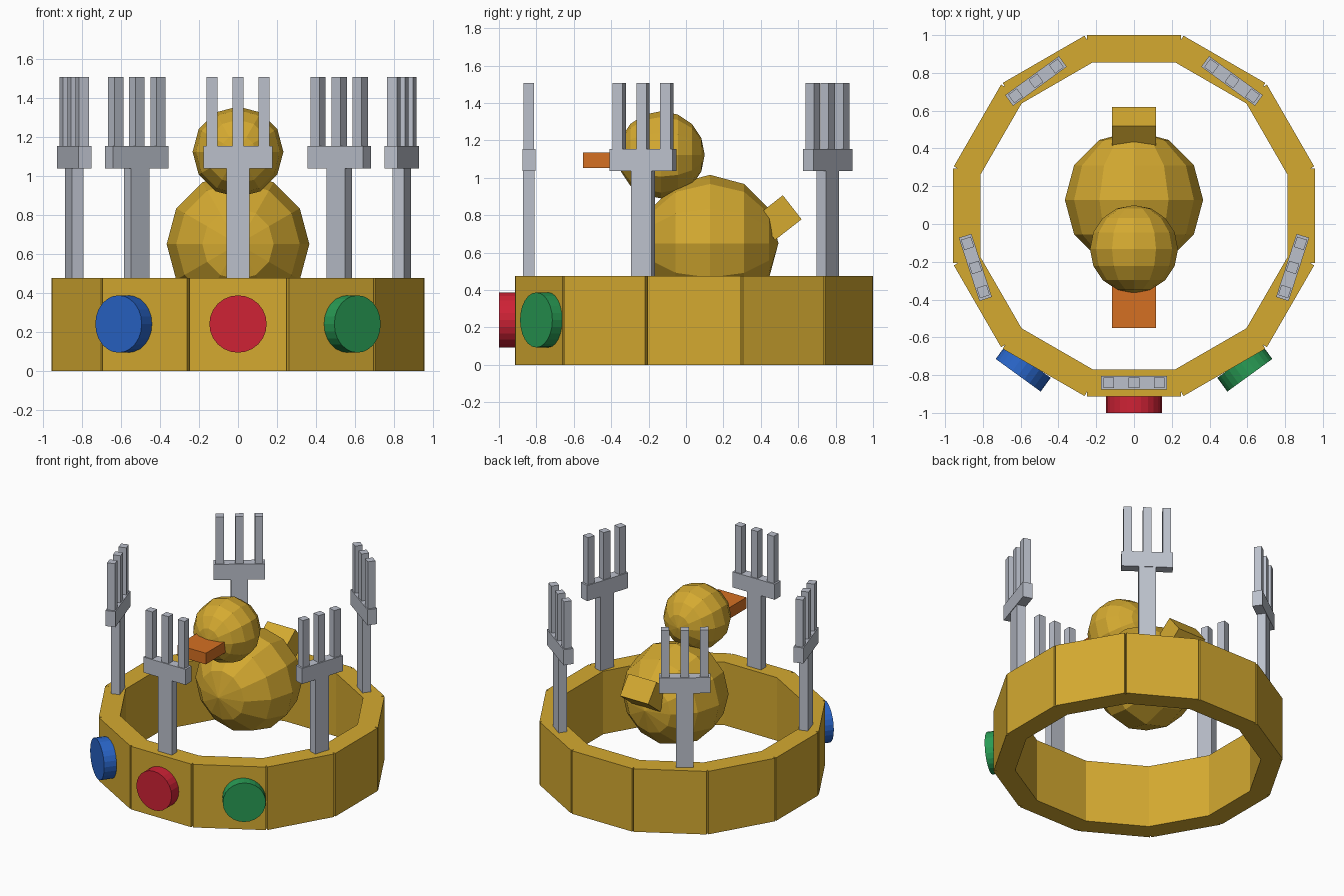
import bpy
import bmesh
from math import radians, sin, cos
from mathutils import Matrix, Vector

if "Cube" in bpy.data.objects:
    bpy.data.objects.remove(bpy.data.objects["Cube"])

RING_Y = 0.043


def material(name, rgb):
    m = bpy.data.materials.new(name)
    m.use_nodes = True
    m.diffuse_color = (*rgb, 1)
    m.node_tree.nodes["Principled BSDF"].inputs["Base Color"].default_value = (*rgb, 1)
    return m


gold = material("gold", (0.66, 0.40, 0.030))
silver = material("silver", (0.50, 0.53, 0.60))
red = material("red", (0.62, 0.016, 0.036))
blue = material("blue", (0.022, 0.13, 0.58))
green = material("green", (0.022, 0.33, 0.09))
orange = material("orange", (0.66, 0.16, 0.016))


def finish(name, bm, mat, matrix):
    mesh = bpy.data.meshes.new(name)
    bm.to_mesh(mesh)
    bm.free()
    mesh.materials.append(mat)
    obj = bpy.data.objects.new(name, mesh)
    obj.matrix_world = matrix
    bpy.context.collection.objects.link(obj)
    return obj


def add_box(bm, center, size):
    bmesh.ops.create_cube(bm, size=1, matrix=Matrix.Translation(center) @ Matrix.Diagonal((*size, 1)))


def box(name, center, size, mat, matrix=Matrix()):
    bm = bmesh.new()
    add_box(bm, center, size)
    return finish(name, bm, mat, matrix)


def around(degrees):
    """Frame on the ring axis whose -y direction is turned by the angle."""
    return Matrix.Translation((0, RING_Y, 0)) @ Matrix.Rotation(radians(degrees), 4, "Z")


def ball(name, center, radius, rings):
    # poles point to the front and back
    bm = bmesh.new()
    bmesh.ops.create_uvsphere(bm, u_segments=12, v_segments=rings, radius=radius,
                              matrix=Matrix.Rotation(radians(90), 4, "X"))
    return finish(name, bm, gold, Matrix.Translation(center))


# Crown band: twelve straight panels
for i in range(12):
    box(f"band_panel_{i + 1}", (0, -0.885, 0.2375), (0.5, 0.144, 0.475), gold, around(i * 30))

# Round jewels on the front
for name, angle, mat in (("left_jewel", 36, green), ("front_jewel", 0, red), ("right_jewel", -36, blue)):
    bm = bmesh.new()
    bmesh.ops.create_cone(bm, cap_ends=True, segments=24, radius1=0.147, radius2=0.147, depth=0.09,
                          matrix=Matrix.Translation((0, -0.998, 0.24)) @ Matrix.Rotation(radians(90), 4, "X"))
    finish(name, bm, mat, around(angle))

# Five forks standing on the band
for i in range(5):
    bm = bmesh.new()
    add_box(bm, (0, -0.883, 0.745), (0.117, 0.062, 0.59))
    add_box(bm, (0, -0.883, 1.095), (0.352, 0.07, 0.117))
    for x in (-0.134, 0, 0.134):
        add_box(bm, (x, -0.883, 1.328), (0.057, 0.055, 0.36))
    finish(f"fork_{i + 1}", bm, silver, around(i * 72))

# Bird: body, head, beak and raised tail
ball("bird_body", (0, 0.128, 0.65), 0.366, 6)
ball("bird_head", (0, -0.133, 1.123), 0.233, 8)
box("beak", (0, -0.433, 1.094), (0.235, 0.235, 0.084), orange)
box("tail", (0, 0, 0), (0.235, 0.18, 0.163), gold,
    Matrix.Translation((0, 0.497, 0.787)) @ Matrix.Rotation(radians(38), 4, "X"))
